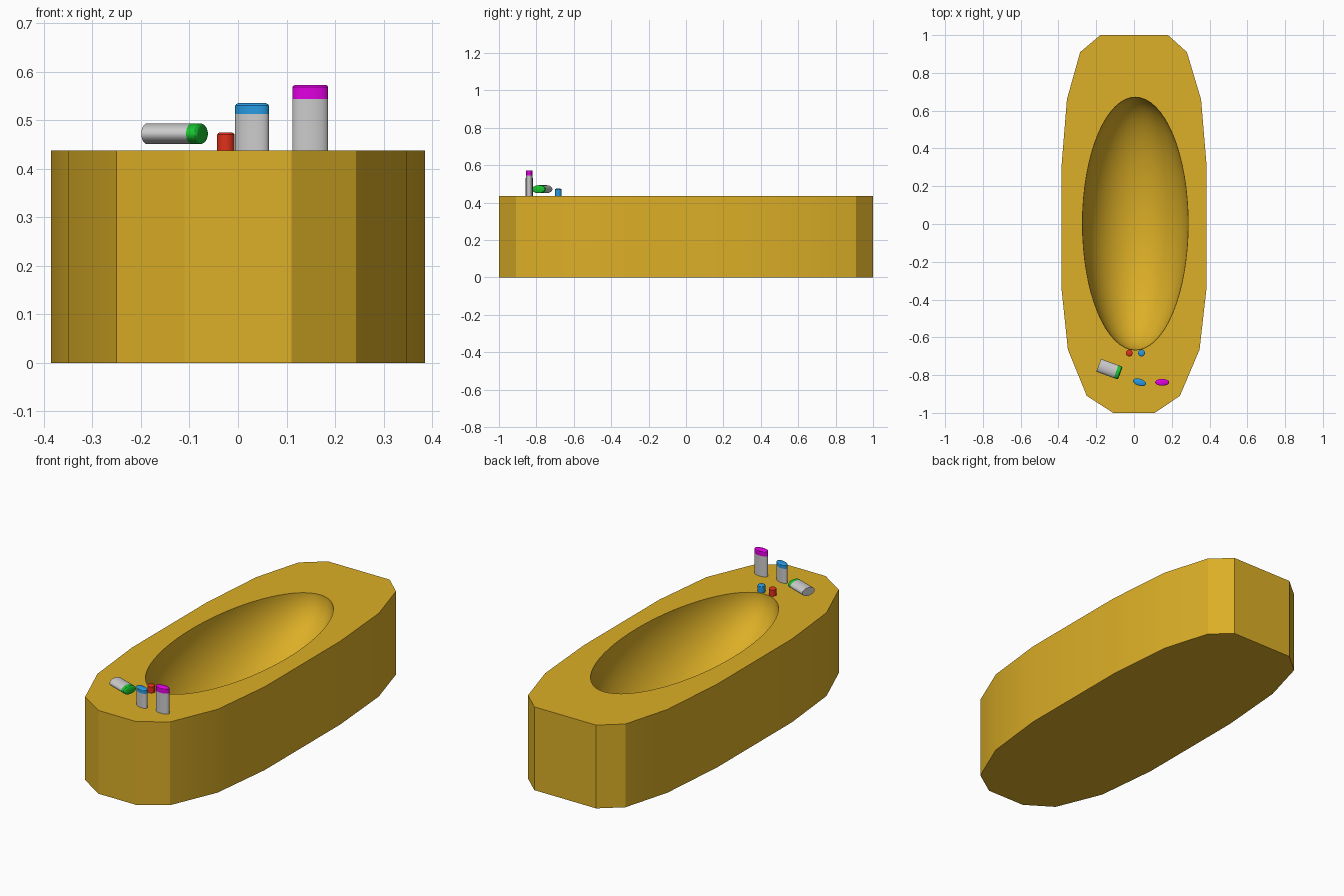
import bpy, bmesh, math
from mathutils import Matrix

if "Cube" in bpy.data.objects:
    bpy.data.objects.remove(bpy.data.objects["Cube"])

RIM = 0.437


def material(name, rgb):
    m = bpy.data.materials.new(name)
    m.diffuse_color = (*rgb, 1)
    m.use_nodes = True
    m.node_tree.nodes["Principled BSDF"].inputs["Base Color"].default_value = m.diffuse_color
    return m


def finish(name, bm, mat=None, smooth=True):
    bmesh.ops.recalc_face_normals(bm, faces=bm.faces)
    me = bpy.data.meshes.new(name)
    bm.to_mesh(me)
    bm.free()
    ob = bpy.data.objects.new(name, me)
    bpy.context.collection.objects.link(ob)
    if mat:
        me.materials.append(mat)
    if smooth:
        shade(ob)
    return ob


def shade(ob):
    bpy.ops.object.select_all(action='DESELECT')
    ob.select_set(True)
    bpy.context.view_layer.objects.active = ob
    bpy.ops.object.shade_smooth_by_angle(angle=math.radians(30))


def lathe(name, rings, rx, ry, matrix, mat=None, sides=32):
    """Elliptical column from (height, inset) rings, closed at both ends."""
    bm = bmesh.new()
    loops = []
    for z, inset in rings:
        loops.append([bm.verts.new(((rx - inset) * math.cos(a), (ry - inset) * math.sin(a), z))
                      for a in (2 * math.pi * i / sides for i in range(sides))])
    for a, b in zip(loops, loops[1:]):
        for i in range(sides):
            j = (i + 1) % sides
            bm.faces.new((a[i], a[j], b[j], b[i]))
    bm.faces.new(loops[0])
    bm.faces.new(loops[-1])
    bm.transform(matrix)
    return finish(name, bm, mat)


def bottle(name, height, cap, rx, ry, matrix, mat):
    lathe(name + "_body", [(0, 0), (height - cap, 0)], rx, ry, matrix)
    lathe(name + "_cap", [(height - cap, 0), (height - 0.005, 0), (height - 0.002, 0.002), (height, 0.006)],
          rx, ry, matrix, mat)


wood = material("tub_amber", (0.72, 0.43, 0.02))
red = material("red", (0.75, 0.03, 0.01))
blue = material("blue", (0.02, 0.32, 0.75))
magenta = material("magenta", (0.75, 0.0, 0.75))
green = material("green", (0.01, 0.55, 0.03))

# Tub block: extruded outline
outline = [(-0.178, 1), (0.18, 1), (0.28, 0.91), (0.355, 0.66), (0.385, 0.30), (0.385, -0.33),
           (0.347, -0.665), (0.243, -0.91), (0.11, -1), (-0.11, -1), (-0.25, -0.91),
           (-0.35, -0.665), (-0.385, -0.33), (-0.385, 0.29), (-0.355, 0.66), (-0.285, 0.91)]
bm = bmesh.new()
base = bm.faces.new([bm.verts.new((x, y, 0)) for x, y in outline])
top = bmesh.ops.extrude_face_region(bm, geom=[base])["geom"]
for v in top:
    if isinstance(v, bmesh.types.BMVert):
        v.co.z = RIM
if not any(abs(f.calc_center_median().z) < 1e-6 for f in bm.faces):
    bm.faces.new([v for v in bm.verts if v.co.z == 0])
tub = finish("bathtub", bm, wood, smooth=False)

# Basin: ellipsoid hollow cut from the top
bm = bmesh.new()
bmesh.ops.create_uvsphere(bm, u_segments=64, v_segments=33, radius=1,
                          matrix=Matrix.Translation((0.007, 0.002, RIM)) @ Matrix.Diagonal((0.28, 0.67, 0.33, 1)))
cutter = finish("basin_cutter", bm, wood, smooth=False)
cut = tub.modifiers.new("basin", 'BOOLEAN')
cut.operation = 'DIFFERENCE'
cut.solver = 'EXACT'
cut.object = cutter
bpy.context.view_layer.objects.active = tub
bpy.ops.object.modifier_apply(modifier=cut.name)
bpy.data.objects.remove(cutter)
shade(tub)

# Tap knobs
for name, x, mat in (("hot_knob", -0.025, red), ("cold_knob", 0.04, blue)):
    lathe(name, [(0, 0), (0.033, 0), (0.036, 0.002), (0.038, 0.006)], 0.018, 0.018,
          Matrix.Translation((x, -0.683, RIM)), mat)

# Standing bottles
bottle("short_bottle", 0.098, 0.022, 0.036, 0.018,
       Matrix.Translation((0.029, -0.838, RIM)) @ Matrix.Rotation(math.radians(-17), 4, 'Z'), blue)
bottle("tall_bottle", 0.136, 0.029, 0.037, 0.018,
       Matrix.Translation((0.149, -0.838, RIM)), magenta)

# Bottle lying on its side
lying = (Matrix.Translation((-0.187, -0.748, 0.472)) @ Matrix.Rotation(math.radians(-20), 4, 'Z')
         @ Matrix.Rotation(math.radians(90), 4, 'Y') @ Matrix.Rotation(math.radians(90), 4, 'Z'))
bottle("lying_bottle", 0.122, 0.024, 0.036, 0.0215, lying, green)
